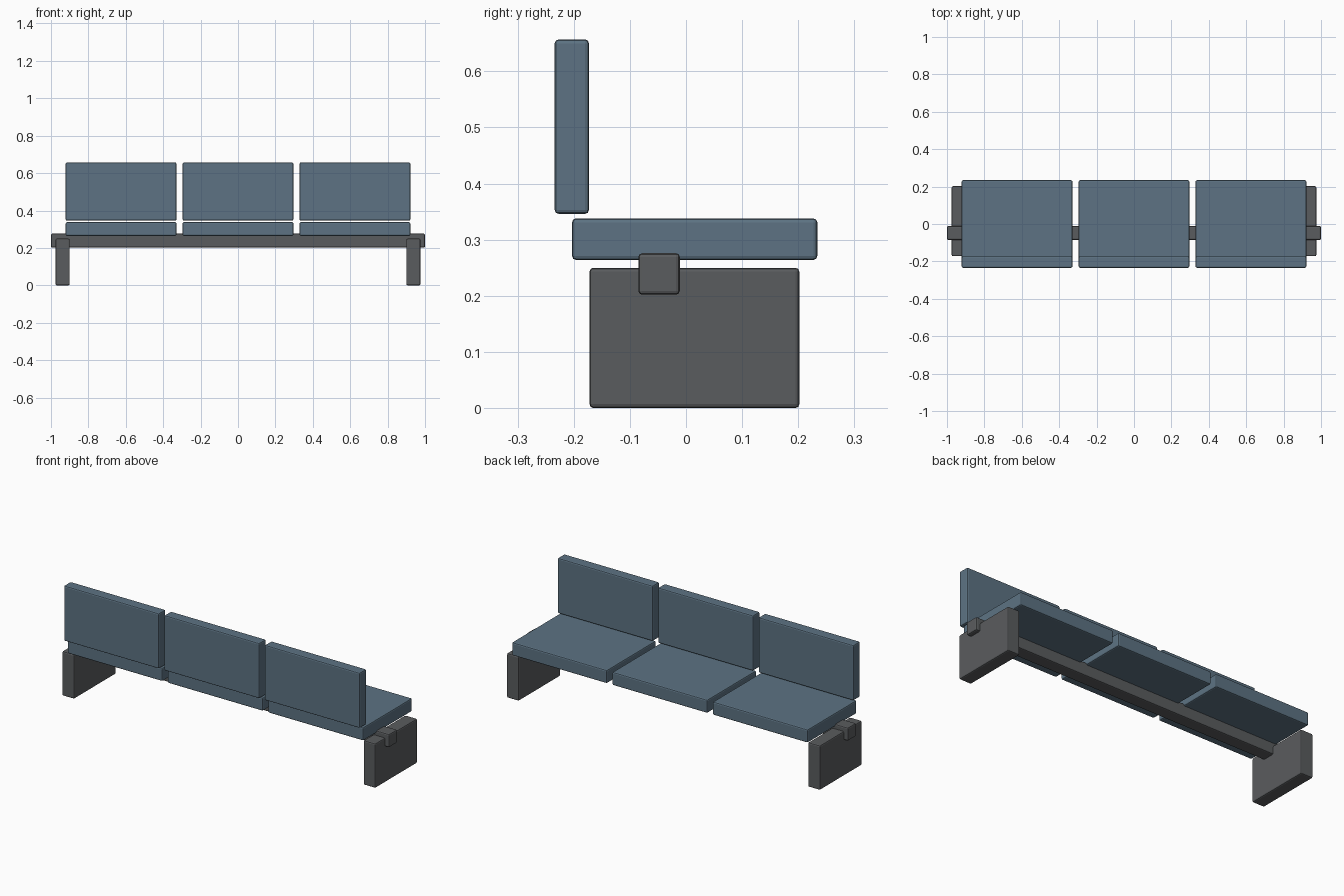
import bpy
import bmesh

if "Cube" in bpy.data.objects:
    bpy.data.objects.remove(bpy.data.objects["Cube"])


def material(name, rgb):
    m = bpy.data.materials.new(name)
    m.diffuse_color = (*rgb, 1.0)
    m.use_nodes = True
    m.node_tree.nodes["Principled BSDF"].inputs["Base Color"].default_value = m.diffuse_color
    return m


BLUE = material("slate blue upholstery", (0.109, 0.171, 0.227))
GREY = material("dark grey metal", (0.102, 0.107, 0.112))


def box(name, x, y, z, mat, bevel=0.007):
    """Rounded box from (min, max) ranges on each axis."""
    bm = bmesh.new()
    bmesh.ops.create_cube(bm, size=1.0)
    for v in bm.verts:
        for i, (lo, hi) in enumerate((x, y, z)):
            v.co[i] = lo if v.co[i] < 0 else hi
    me = bpy.data.meshes.new(name)
    bm.to_mesh(me)
    bm.free()
    me.materials.append(mat)
    ob = bpy.data.objects.new(name, me)
    bpy.context.collection.objects.link(ob)
    mod = ob.modifiers.new("soft edges", 'BEVEL')
    mod.width = bevel
    mod.segments = 2
    return ob


# Support beam running the full length
box("support_beam", (-1.0, 1.0), (-0.085, -0.011), (0.202, 0.276), GREY)

# Slab legs at both ends
for side, label in ((-1, "left"), (1, "right")):
    xs = sorted((side * 0.90, side * 0.975))
    box(label + "_leg", xs, (-0.172, 0.202), (0.0, 0.25), GREY)

# Three seats with upright backrests
for cx, label in ((-0.625, "left"), (0.0, "middle"), (0.625, "right")):
    xs = (cx - 0.296, cx + 0.296)
    box(label + "_seat", xs, (-0.203, 0.234), (0.264, 0.338), BLUE)
    box(label + "_backrest", xs, (-0.234, -0.173), (0.346, 0.657), BLUE)
